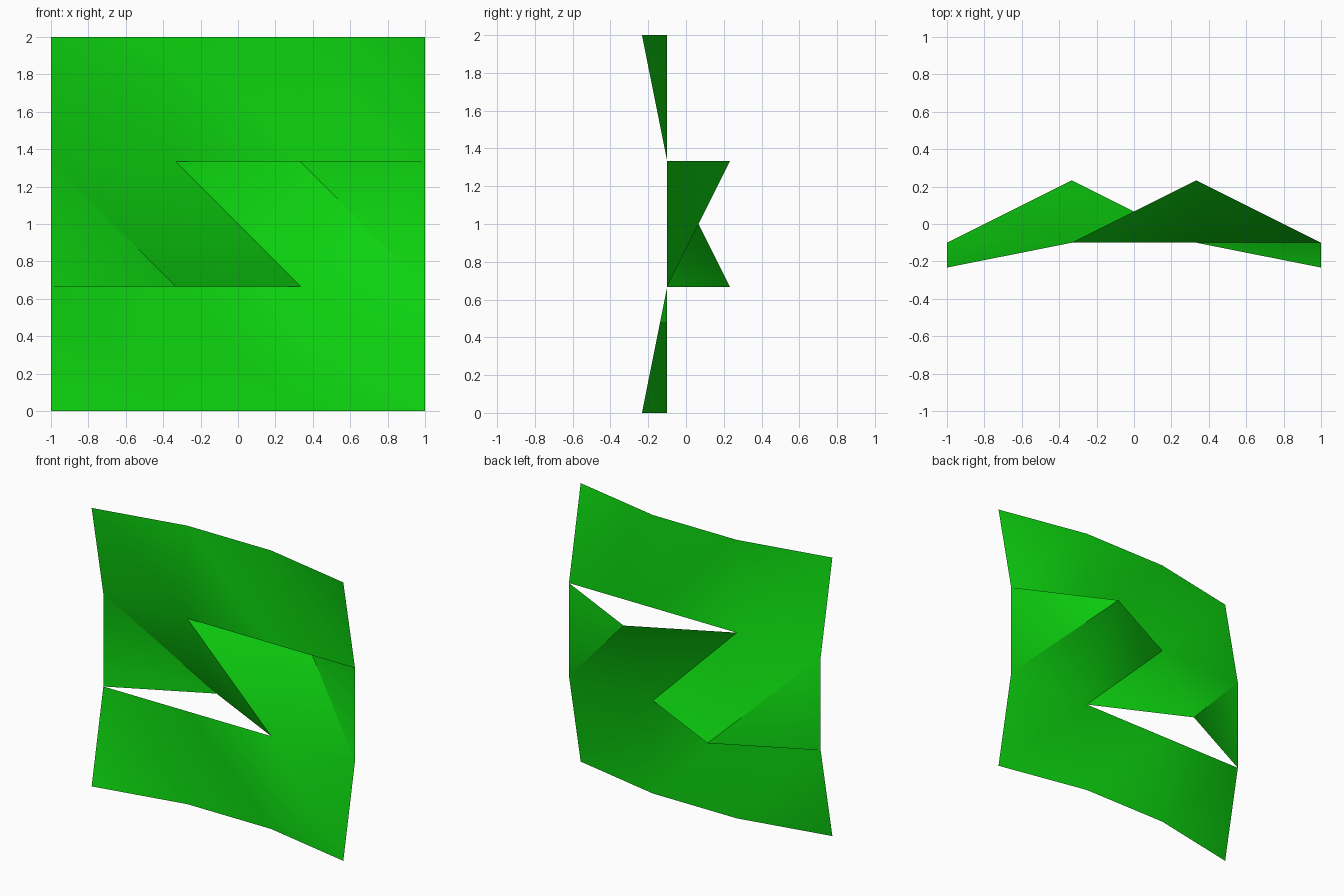
import bpy
import bmesh

cube = bpy.data.objects.get("Cube")
if cube:
    bpy.data.objects.remove(cube)

# One green for the whole sheet
green = bpy.data.materials.new("bright_green")
green.use_nodes = True
color = (0.004, 0.68, 0.005, 1.0)
green.diffuse_color = color
bsdf = green.node_tree.nodes["Principled BSDF"]
bsdf.inputs["Base Color"].default_value = color
bsdf.inputs["Roughness"].default_value = 0.8

T = 1 / 3
XS = (-1, -T, T, 1)
FRONT, CORNER, PEAK = -0.1, -0.233, 0.233

bm = bmesh.new()
verts = {}


def vert(point, layer, turned):
    """Reuse a vertex within a layer; layers stay unjoined along creases."""
    x, y, z = point
    if turned:  # half turn about the y axis through the sheet's middle
        x, z = -x, 2 - z
    key = (round(x, 3), round(y, 3), round(z, 3), layer)
    if key not in verts:
        verts[key] = bm.verts.new((x, y, z))
    return verts[key]


def tri(corners, turned):
    face = bm.faces.new([vert(p, layer, turned) for p, layer in corners])
    face.smooth = True


# The sheet is two equal halves, the second given a half turn
for turned in (False, True):
    own, other, loose = int(turned), int(not turned), 2

    # Outer strip, bent forward at its two corners
    top = [((x, CORNER if abs(x) == 1 else FRONT, 2), own) for x in XS]
    low = [((x, FRONT, 4 * T), own) for x in XS]
    for i in range(3):
        tri((top[i], low[i], low[i + 1]), turned)
        tri((top[i], low[i + 1], top[i + 1]), turned)

    # Flap folded back from the strip
    a, b = low[0], low[1]
    peak = ((-T, PEAK, 2 * T), own)
    tip = ((T, FRONT, 2 * T), own)
    tri((a, peak, b), turned)
    tri((b, peak, tip), turned)

    # Side triangle joining this strip to the other one
    tri((a, ((-1, FRONT, 2 * T), other), ((-T, PEAK, 2 * T), loose)), turned)

mesh = bpy.data.meshes.new("folded_sheet")
bm.to_mesh(mesh)
bm.free()
mesh.materials.append(green)
sheet = bpy.data.objects.new("folded_sheet", mesh)
bpy.context.collection.objects.link(sheet)
